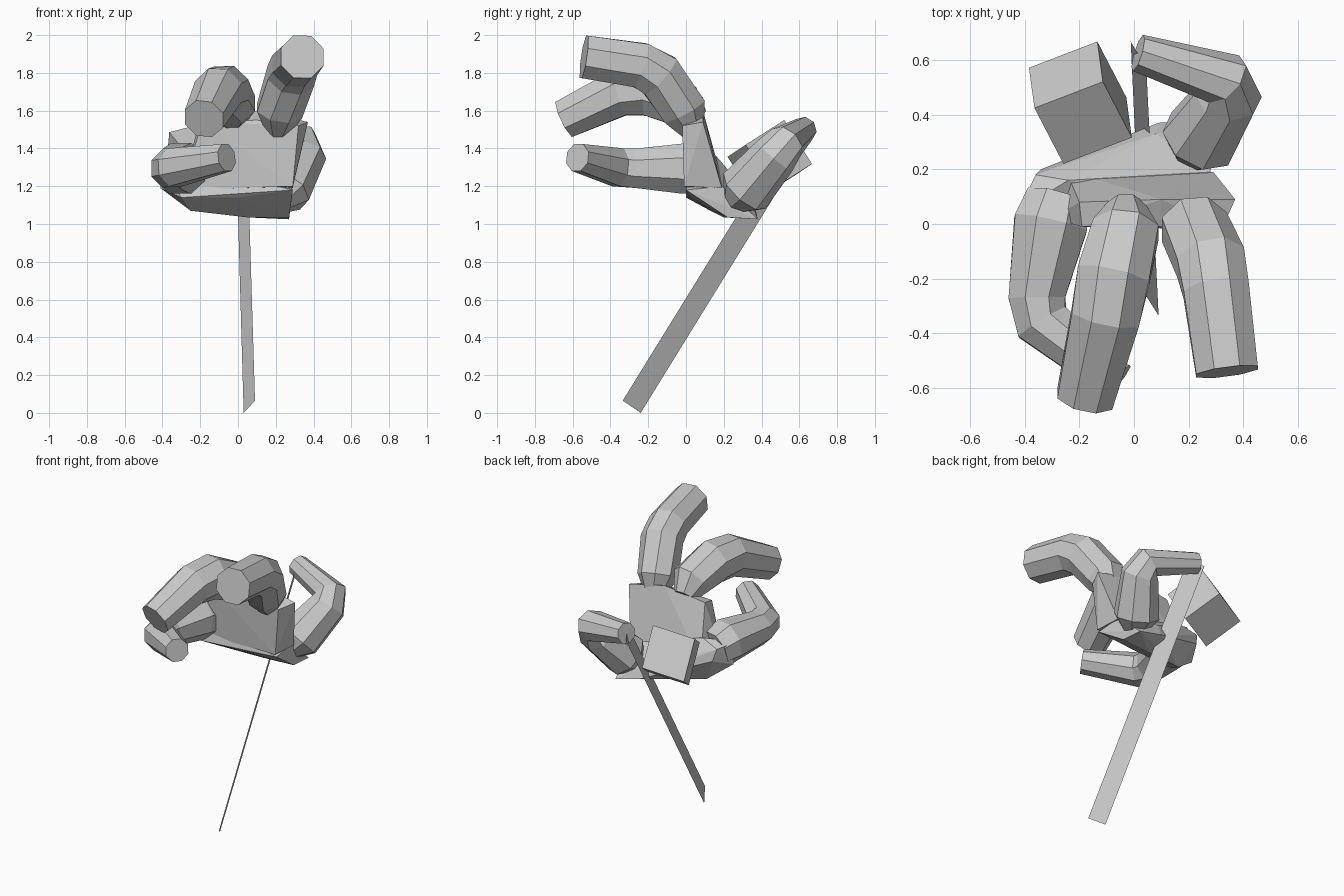
import bpy, bmesh
from math import pi, cos, sin
from mathutils import Vector

if "Cube" in bpy.data.objects:
    bpy.data.objects.remove(bpy.data.objects["Cube"])


def finish(name, bm):
    bmesh.ops.recalc_face_normals(bm, faces=bm.faces)
    me = bpy.data.meshes.new(name)
    bm.to_mesh(me)
    bm.free()
    ob = bpy.data.objects.new(name, me)
    bpy.context.collection.objects.link(ob)
    return ob


def hull(name, pts):
    bm = bmesh.new()
    for p in pts:
        bm.verts.new(p)
    bmesh.ops.convex_hull(bm, input=bm.verts)
    loose = [v for v in bm.verts if not v.link_faces]
    bmesh.ops.delete(bm, geom=loose, context='VERTS')
    return finish(name, bm)


def finger(name, path, ref, sides=8):
    """Faceted tube through (x, y, z, radius) stations with flat ends."""
    bm = bmesh.new()
    pts = [Vector(p[:3]) for p in path]
    rings = []
    for i, p in enumerate(pts):
        t = Vector()
        if i > 0:
            t += (p - pts[i - 1]).normalized()
        if i < len(pts) - 1:
            t += (pts[i + 1] - p).normalized()
        t.normalize()
        u = t.cross(Vector(ref)).normalized()
        v = t.cross(u)
        r = path[i][3] * 1.04
        rings.append([bm.verts.new(p + r * (u * cos(a) + v * sin(a)))
                      for a in [(k + 0.5) * 2 * pi / sides for k in range(sides)]])
    for a, b in zip(rings, rings[1:]):
        for k in range(sides):
            n = (k + 1) % sides
            bm.faces.new((a[k], a[n], b[n], b[k]))
    bm.faces.new(rings[0][::-1])
    bm.faces.new(rings[-1])
    return finish(name, bm)


# palm slab
hand = hull("hand", [
    (-0.19, -0.01, 1.54), (-0.20, 0.08, 1.56), (0.10, 0.09, 1.60), (0.10, -0.01, 1.55),
    (0.32, -0.02, 1.52), (0.37, 0.09, 1.54), (-0.20, 0.00, 1.40), (-0.22, 0.13, 1.38),
    (-0.30, 0.02, 1.18), (0.29, -0.01, 1.20), (0.29, 0.19, 1.19), (-0.25, 0.20, 1.20)])

# heel of the palm
heel = hull("palm_heel", [
    (0.05, 0.20, 1.035), (0.27, 0.22, 1.035), (0.27, 0.38, 1.025), (0.09, 0.37, 1.07),
    (0.08, 0.33, 1.16), (-0.34, 0.20, 1.24), (-0.25, 0.13, 1.07), (-0.41, 0.07, 1.19),
    (0.00, 0.02, 1.14), (0.29, 0.00, 1.18), (0.28, 0.19, 1.20), (-0.24, 0.16, 1.36),
    (-0.42, 0.05, 1.34), (-0.36, 0.18, 1.32), (-0.10, 0.26, 1.22), (-0.30, 0.0, 1.14)])

# three curled fingers and the thumb
parts = [
    heel,
    finger("index_finger", [(0.21, 0.04, 1.48, .06), (0.22, -0.01, 1.60, .125),
                            (0.28, -0.14, 1.785, .13), (0.30, -0.24, 1.84, .125),
                            (0.34, -0.54, 1.885, .118)], (1, 0, 0)),
    finger("middle_finger", [(-0.03, 0.06, 1.55, .07), (-0.03, -0.02, 1.63, .125),
                             (-0.075, -0.19, 1.705, .138), (-0.105, -0.34, 1.70, .13),
                             (-0.18, -0.64, 1.557, .107)], (1, 0, 0)),
    finger("small_finger", [(-0.28, 0.09, 1.27, .12), (-0.305, 0.00, 1.295, .14),
                            (-0.355, -0.27, 1.295, .108), (-0.335, -0.36, 1.30, .105),
                            (-0.06, -0.575, 1.352, .075)], (0, 0, 1)),
    finger("thumb", [(0.21, 0.25, 1.11, .07), (0.24, 0.31, 1.175, .14),
                     (0.345, 0.47, 1.36, .118), (0.33, 0.53, 1.43, .10),
                     (0.015, 0.625, 1.50, .067)], (0.35, 0.75, -0.55)),
]

# fuse the hand into one skin
bpy.context.view_layer.objects.active = hand
for p in parts:
    m = hand.modifiers.new(p.name, 'BOOLEAN')
    m.operation = 'UNION'
    m.solver = 'EXACT'
    m.object = p
    bpy.ops.object.modifier_apply(modifier=m.name)
    bpy.data.objects.remove(p)

# tilted cube behind the palm
c = Vector((-0.114, 0.52, 1.55))
e = [Vector((-.25, -.096, -.064)), Vector((-.02, .147, -.232)), Vector((.106, -.204, -.13))]
hull("cube", [c + i * e[0] + j * e[1] + k * e[2]
              for i in (0, 1) for j in (0, 1) for k in (0, 1)])

# flat paper-thin strip
bm = bmesh.new()
bm.faces.new([bm.verts.new(p) for p in
              [(0.03, -0.24, 0.0), (0.09, -0.335, 0.065),
               (0.045, 0.57, 1.53), (-0.012, 0.667, 1.47)]])
finish("strip", bm)
